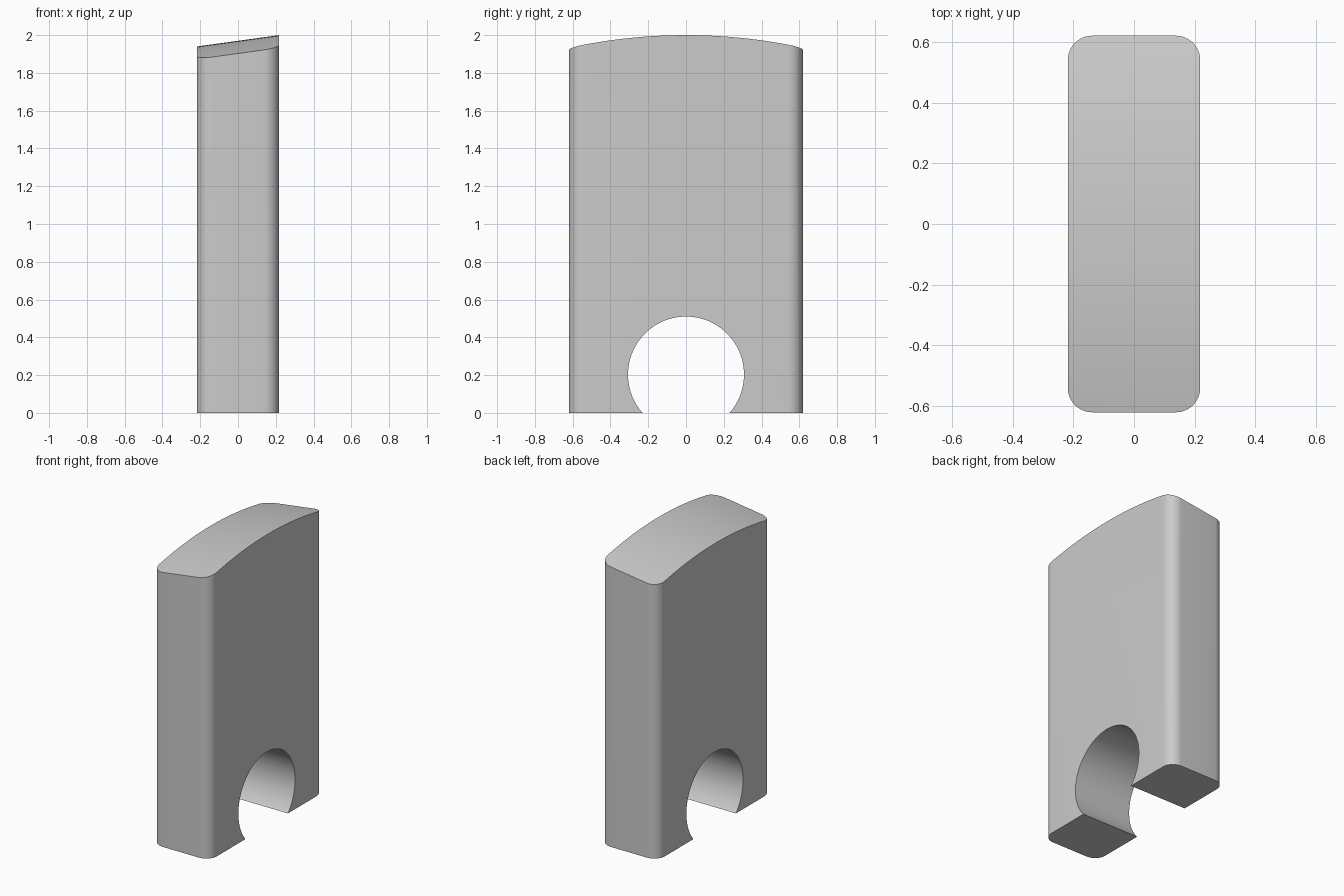
import bpy, bmesh, math
from mathutils import Matrix

cube = bpy.data.objects.get("Cube")
if cube:
    bpy.data.objects.remove(cube, do_unlink=True)

WIDTH, DEPTH, HEIGHT = 0.436, 1.24, 2.0
CORNER = 0.08
CROWN_RADIUS, CROWN_SLOPE = 2.9, 0.138
HOLE_RADIUS, HOLE_Z = 0.307, 0.203

grey = bpy.data.materials.new("plain grey")
grey.use_nodes = True
grey.diffuse_color = (0.6, 0.6, 0.6, 1)
grey.node_tree.nodes["Principled BSDF"].inputs["Base Color"].default_value = (0.6, 0.6, 0.6, 1)


def make_object(name, bm):
    bmesh.ops.recalc_face_normals(bm, faces=bm.faces)
    mesh = bpy.data.meshes.new(name)
    bm.to_mesh(mesh)
    bm.free()
    mesh.materials.append(grey)
    obj = bpy.data.objects.new(name, mesh)
    bpy.context.collection.objects.link(obj)
    return obj


def x_cylinder(name, radius, z, segments, slope=0.0):
    """Cylinder lying along x, sheared upward by slope."""
    bm = bmesh.new()
    bmesh.ops.create_cone(bm, cap_ends=True, segments=segments, radius1=radius,
                          radius2=radius, depth=1,
                          matrix=Matrix.Rotation(math.pi / 2, 4, 'Y'))
    for v in bm.verts:
        v.co.z += z + slope * v.co.x
    obj = make_object(name, bm)
    obj.hide_render = True
    return obj


# Upright slab with rounded vertical corners, left tall for trimming
bm = bmesh.new()
bmesh.ops.create_cube(bm, size=1)
for v in bm.verts:
    v.co.x *= WIDTH
    v.co.y *= DEPTH
    v.co.z = (v.co.z + 0.5) * (HEIGHT + 0.2)
uprights = [e for e in bm.edges if abs(e.verts[0].co.z - e.verts[1].co.z) > 1]
bmesh.ops.bevel(bm, geom=uprights, offset=CORNER, segments=10, profile=0.5,
                affect='EDGES')
block = make_object("block", bm)

# Arched, sideways-sloping top and round notch through the base
crown_z = HEIGHT - CROWN_RADIUS - CROWN_SLOPE * WIDTH / 2
cutters = [
    (x_cylinder("crown_cutter", CROWN_RADIUS, crown_z, 400, CROWN_SLOPE), 'INTERSECT'),
    (x_cylinder("notch_cutter", HOLE_RADIUS, HOLE_Z, 96), 'DIFFERENCE'),
]
bpy.context.view_layer.objects.active = block
for cutter, operation in cutters:
    mod = block.modifiers.new(cutter.name, 'BOOLEAN')
    mod.operation = operation
    mod.solver = 'EXACT'
    mod.object = cutter
    bpy.ops.object.modifier_apply(modifier=mod.name)
    bpy.data.objects.remove(cutter, do_unlink=True)

# Smooth curved surfaces, sharp rims
bpy.ops.object.select_all(action='DESELECT')
block.select_set(True)
bpy.ops.object.shade_smooth_by_angle(angle=math.radians(30))
